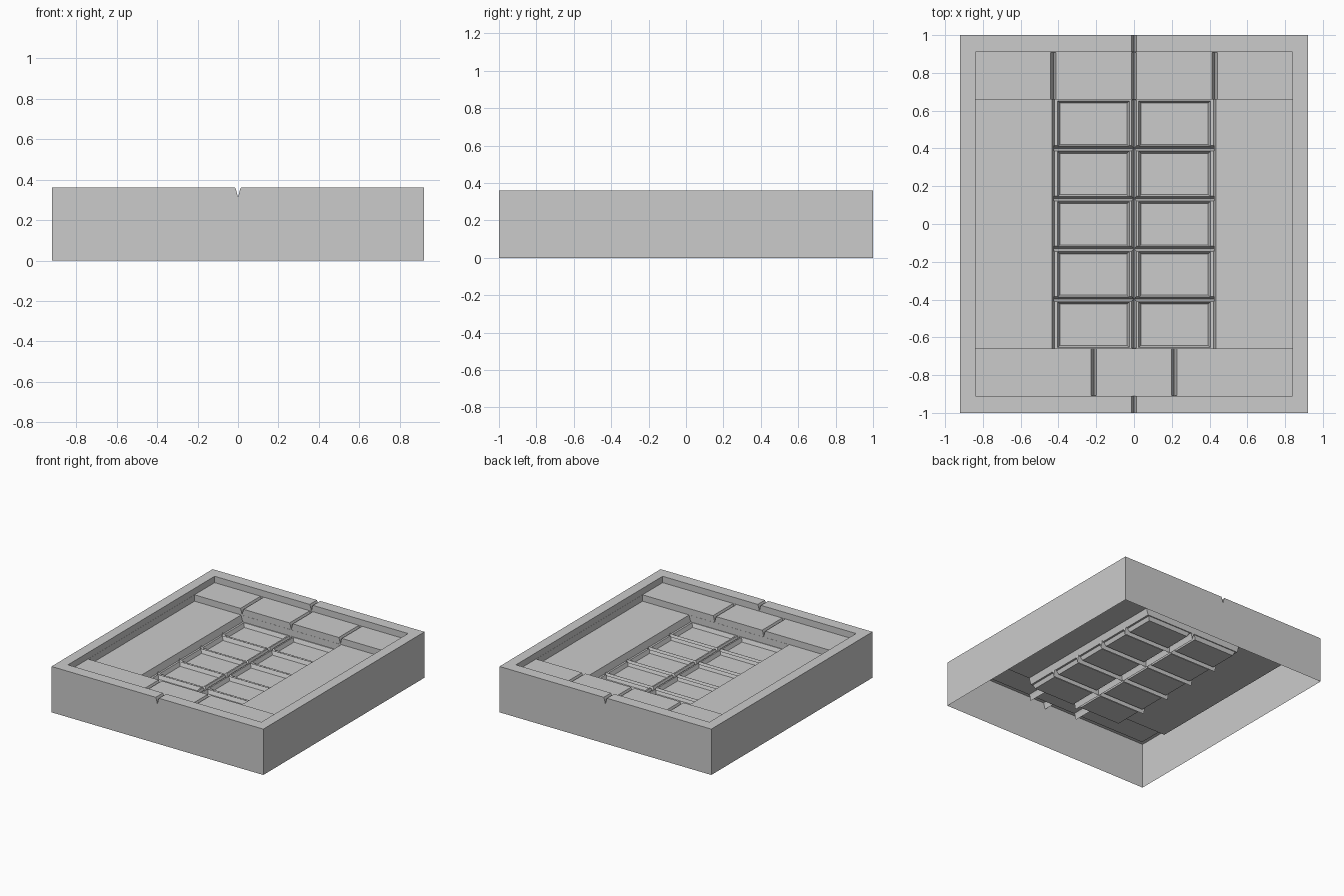
import bpy, bmesh

if "Cube" in bpy.data.objects:
    bpy.data.objects.remove(bpy.data.objects["Cube"])

RIM, PAD, SIDE, LEDGE, CELL = 0.36, 0.31, 0.26, 0.21, 0.18


def mesh_object(name, verts, faces):
    me = bpy.data.meshes.new(name)
    me.from_pydata(verts, [], faces)
    bm = bmesh.new()
    bm.from_mesh(me)
    bmesh.ops.recalc_face_normals(bm, faces=bm.faces)
    bm.to_mesh(me)
    bm.free()
    ob = bpy.data.objects.new(name, me)
    bpy.context.collection.objects.link(ob)
    return ob


def prism(name, lower, upper):
    n = len(lower)
    faces = [list(range(n)), list(range(n, 2 * n))]
    faces += [[i, (i + 1) % n, n + (i + 1) % n, n + i] for i in range(n)]
    return mesh_object(name, lower + upper, faces)


def frustum(name, cx, cy, bottom, top, z0, z1):
    def ring(half, z):
        return [(cx + sx * half[0], cy + sy * half[1], z)
                for sx, sy in ((-1, -1), (1, -1), (1, 1), (-1, 1))]
    return prism(name, ring(bottom, z0), ring(top, z1))


def cut(cutter):
    cutter.hide_render = True
    mod = tray.modifiers.new("cut", 'BOOLEAN')
    mod.operation = 'DIFFERENCE'
    mod.solver = 'EXACT'
    mod.object = cutter
    bpy.context.view_layer.objects.active = tray
    bpy.ops.object.modifier_apply(modifier=mod.name)
    bpy.data.objects.remove(cutter)


def groove(axis, pos, a, b, level, depth=0.05):
    # V-shaped groove with a flared lip, running along x or y
    prof = [(-0.014, 0.008), (-0.014, 0), (-0.008, -0.015), (0, -depth),
            (0.008, -0.015), (0.014, 0), (0.014, 0.008)]
    if axis == 'y':
        ends = [[(pos + u, t, level + v) for u, v in prof] for t in (a, b)]
    else:
        ends = [[(t, pos + u, level + v) for u, v in prof] for t in (a, b)]
    cut(prism("groove_cutter", *ends))


# Outer block
tray = frustum("stepped_tray", 0, 0, (0.92, 1.0), (0.92, 1.0), 0, RIM)

# Stepped recesses: end pads, side floors, central bed with sloped sides
cut(frustum("pad_cutter", 0, 0, (0.84, 0.91), (0.84, 0.91), PAD, 0.40))
cut(frustum("side_cutter", 0, 0, (0.839, 0.66), (0.839, 0.66), SIDE, 0.33))
cut(frustum("bed_cutter", 0, 0, (0.42, 0.659), (0.438, 0.659), LEDGE, SIDE + 0.01))

# Ten shallow cells
for i in range(5):
    for s in (-1, 1):
        cut(frustum("cell_cutter", s * 0.215, 0.531 - 0.266 * i,
                    (0.178, 0.109), (0.192, 0.123), CELL, LEDGE + 0.005))

# Grooves in the rims, end pads and central bed
groove('y', 0, 0.90, 1.05, RIM)
groove('y', 0, -1.05, -0.90, RIM, 0.049)
groove('y', 0, 0.65, 0.907, PAD)
for s in (-1, 1):
    groove('y', s * 0.427, 0.655, 0.907, PAD, 0.048)
    groove('y', s * 0.213, -0.907, -0.655, PAD, 0.048)
groove('y', 0, -0.657, 0.657, LEDGE)
for i in range(4):
    groove('x', 0.398 - 0.266 * i + 0.003, -0.425, 0.425, LEDGE, 0.047)

# Open the underside so only the shell remains
bm = bmesh.new()
bm.from_mesh(tray.data)
under = [f for f in bm.faces if all(v.co.z < 0.001 for v in f.verts)]
bmesh.ops.delete(bm, geom=under, context='FACES')
bm.to_mesh(tray.data)
bm.free()
